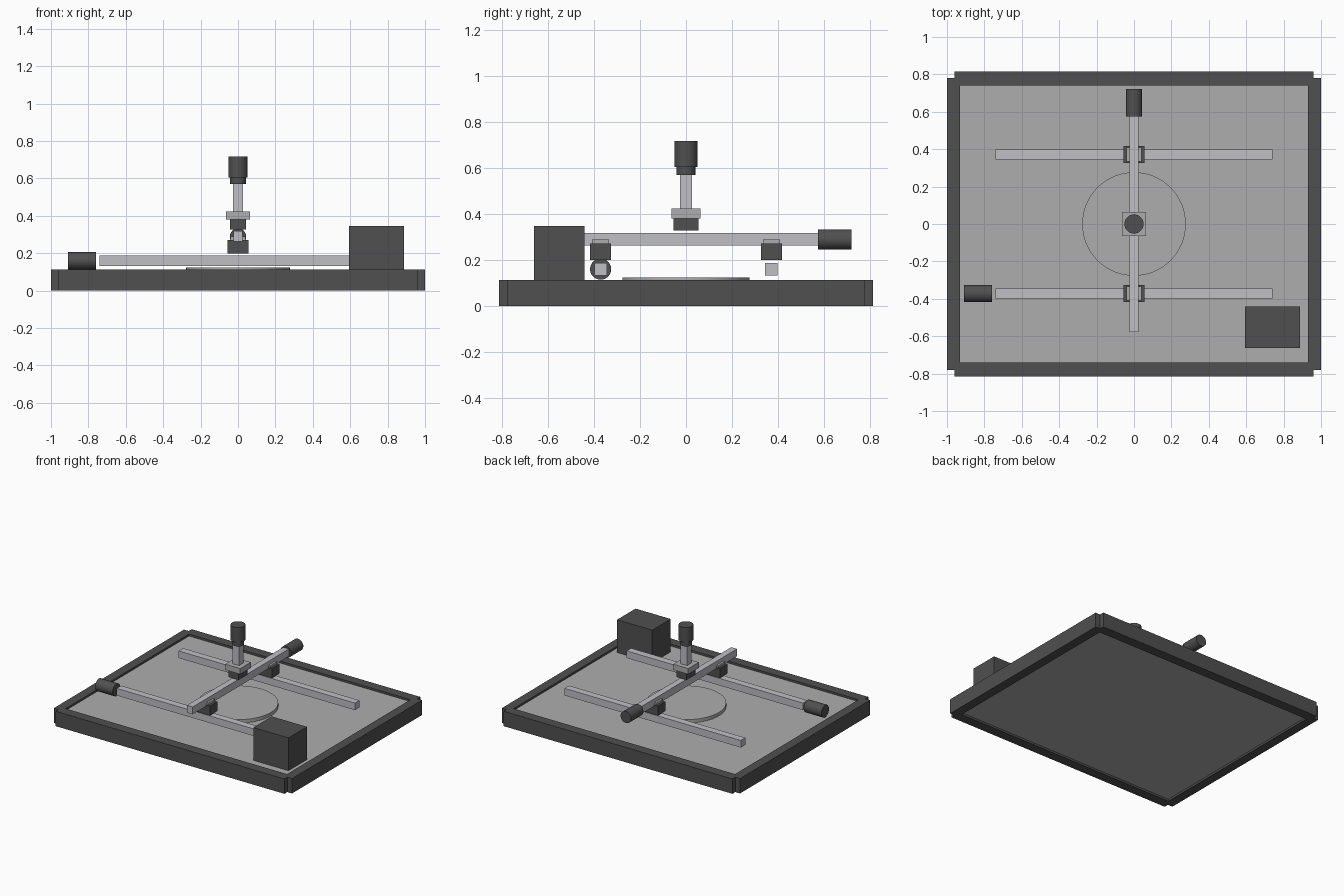
import bpy
from math import pi

if "Cube" in bpy.data.objects:
    bpy.data.objects.remove(bpy.data.objects["Cube"])


def material(name, r, g, b):
    m = bpy.data.materials.new(name)
    m.diffuse_color = (r, g, b, 1)
    m.use_nodes = True
    m.node_tree.nodes["Principled BSDF"].inputs["Base Color"].default_value = m.diffuse_color
    return m


DARK = material("dark_grey", 0.08, 0.08, 0.08)
LIGHT = material("light_grey", 0.42, 0.42, 0.42)
RAIL = material("rail_grey", 0.52, 0.52, 0.56)


def box(name, x, y, z, mat):
    """Box from (min, max) ranges on each axis."""
    r = (x, y, z)
    bpy.ops.mesh.primitive_cube_add(size=1, location=[(a + b) / 2 for a, b in r])
    o = bpy.context.object
    o.name = name
    o.scale = [b - a for a, b in r]
    bpy.ops.object.transform_apply(location=False, rotation=False, scale=True)
    o.data.materials.append(mat)
    return o


def cylinder(name, radius, depth, loc, mat, rot=(0, 0, 0), sides=48):
    bpy.ops.mesh.primitive_cylinder_add(vertices=sides, radius=radius, depth=depth,
                                        location=loc, rotation=rot)
    o = bpy.context.object
    o.name = name
    o.data.materials.append(mat)
    bpy.ops.object.shade_smooth_by_angle()
    return o


# Base tray: plate with raised border bars and notched corners
box("base_plate", (-0.95, 0.95), (-0.76, 0.76), (0.015, 0.098), LIGHT)
for s, side, end in ((-1, "left", "front"), (1, "right", "back")):
    box(side + "_border", sorted((s * 0.93, s * 1.0)), (-0.78, 0.78), (0, 0.113), DARK)
    box(end + "_border", (-0.96, 0.96), sorted((s * 0.74, s * 0.815)), (0, 0.113), DARK)

# Round work disc and control box
cylinder("work_disc", 0.277, 0.03, (0, 0, 0.109), LIGHT, sides=64)
box("control_box", (0.593, 0.888), (-0.663, -0.442), (0.098, 0.347), DARK)

# Two long rails, each with a carriage and saddle
for s, end in ((-1, "front"), (1, "back")):
    y = s * 0.372
    box(end + "_rail", (-0.74, 0.74), (y - 0.027, y + 0.027), (0.133, 0.187), RAIL)
    box(end + "_carriage", (-0.056, 0.056), (y - 0.046, y + 0.046), (0.2, 0.272), DARK)
    box(end + "_saddle", (-0.04, 0.04), (y - 0.037, y + 0.037), (0.272, 0.289), LIGHT)
cylinder("rail_motor", 0.046, 0.148, (-0.834, -0.372, 0.16), DARK, (0, pi / 2, 0))

# Cross beam with its motor
box("cross_beam", (-0.024, 0.024), (-0.577, 0.577), (0.262, 0.318), RAIL)
cylinder("beam_motor", 0.044, 0.146, (0, 0.648, 0.289), DARK, (pi / 2, 0, 0))

# Vertical tool head: slider, clamp plate, column and motor
box("head_slider", (-0.043, 0.043), (-0.054, 0.054), (0.328, 0.38), DARK)
box("clamp_plate", (-0.063, 0.063), (-0.063, 0.063), (0.38, 0.423), LIGHT)
box("head_column", (-0.027, 0.027), (-0.027, 0.027), (0.4, 0.575), RAIL)
cylinder("head_motor_collar", 0.042, 0.04, (0, 0, 0.59), DARK)
cylinder("head_motor", 0.051, 0.113, (0, 0, 0.661), DARK)
